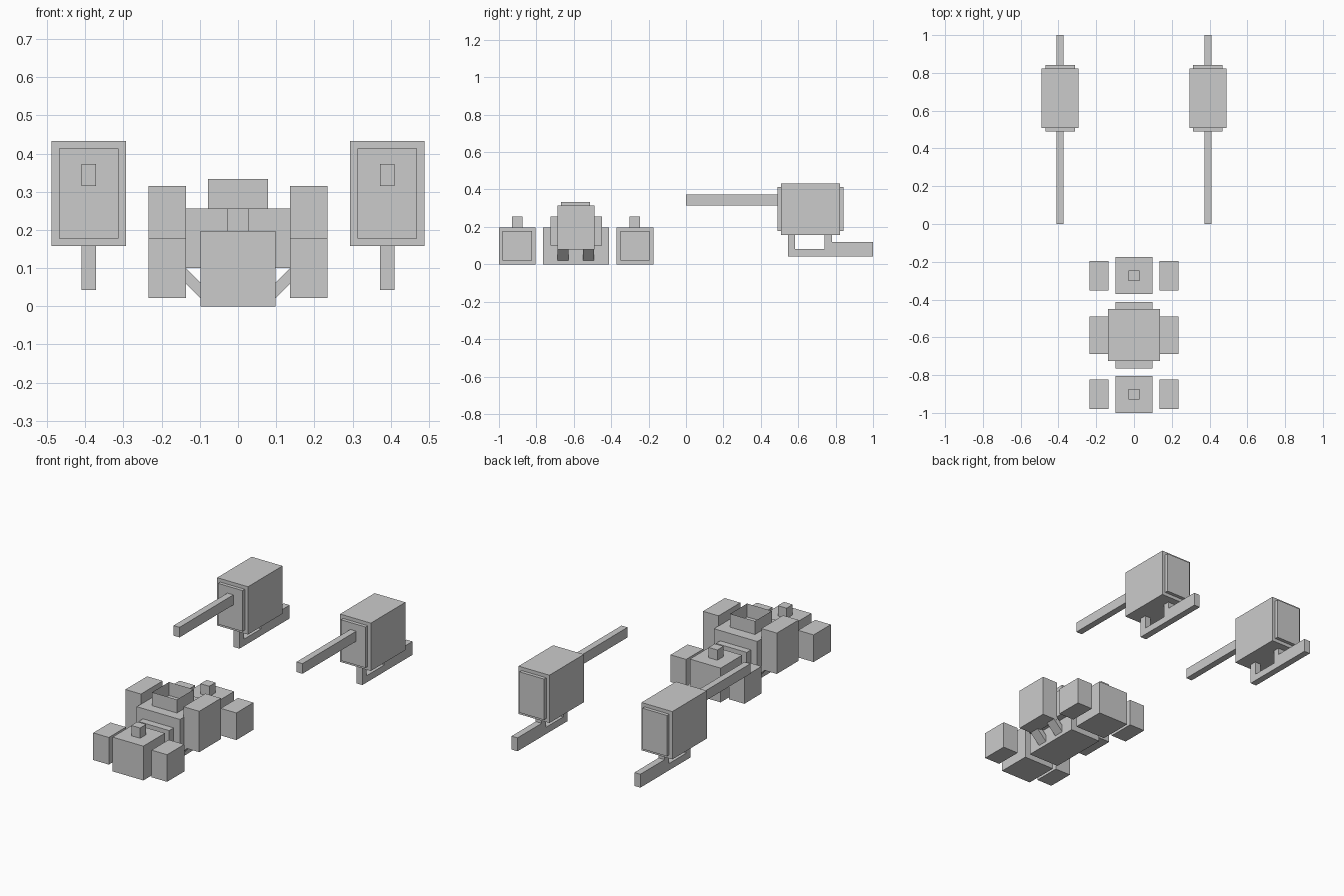
import bpy, bmesh

if "Cube" in bpy.data.objects:
    bpy.data.objects.remove(bpy.data.objects["Cube"])


def finish(name, bm):
    bmesh.ops.recalc_face_normals(bm, faces=bm.faces)
    me = bpy.data.meshes.new(name)
    bm.to_mesh(me)
    bm.free()
    ob = bpy.data.objects.new(name, me)
    bpy.context.collection.objects.link(ob)
    return ob


def box(name, x, y, z, open_ends=False):
    """Box from (min, max) ranges; open_ends leaves only the four walls."""
    bm = bmesh.new()
    bmesh.ops.create_cube(bm, size=1)
    for v in bm.verts:
        v.co = [(r[0] + r[1]) / 2 + c * (r[1] - r[0]) for c, r in zip(v.co, (x, y, z))]
    if open_ends:
        bm.normal_update()
        ends = [f for f in bm.faces if abs(f.normal.z) > 0.9]
        bmesh.ops.delete(bm, geom=ends, context='FACES_ONLY')
    return finish(name, bm)


def prism(name, points, depth):
    """Extrude a closed profile of 3D points along depth."""
    bm = bmesh.new()
    face = bm.faces.new([bm.verts.new(p) for p in points])
    new = bmesh.ops.extrude_face_region(bm, geom=[face])['geom']
    bmesh.ops.translate(bm, vec=depth, verts=[g for g in new if isinstance(g, bmesh.types.BMVert)])
    return finish(name, bm)


def span(a, b, s):
    return tuple(sorted((a * s, b * s)))


# Central vehicle: hull, upper body and open-topped hatch
box("hull", (-0.098, 0.098), (-0.765, -0.412), (0, 0.197))
box("upper_body", (-0.138, 0.138), (-0.724, -0.45), (0.1, 0.256))
box("open_hatch", (-0.079, 0.079), (-0.668, -0.514), (0.256, 0.333), open_ends=True)

# Front and rear pods with a stub on top
for label, y in (("front", -0.902), ("rear", -0.273)):
    box(label + "_pod", (-0.098, 0.098), (y - 0.098, y + 0.098), (0, 0.197))
    box(label + "_stub", (-0.028, 0.028), (y - 0.028, y + 0.028), (0.197, 0.256))

for s, side in ((-1, "left"), (1, "right")):
    # Side blocks of the vehicle and the small blocks beside each pod
    box(side + "_shoulder", span(0.136, 0.235, s), (-0.688, -0.49), (0.08, 0.315))
    for label, y in (("front", -0.902), ("rear", -0.273)):
        box(f"{side}_{label}_block", span(0.136, 0.235, s),
            (y - 0.078, y + 0.078), (0.021, 0.177))

    # Slanted struts between hull and shoulder
    for y in (-0.688, -0.55):
        profile = [(0.09, 0.013), (0.165, 0.088), (0.137, 0.1), (0.09, 0.053)]
        prism(side + "_strut", [(s * px, y, pz) for px, pz in profile], (0, 0.059, 0))

    # Separate gun unit: casing, raised end panels, barrel and handle
    cx = 0.391 * s
    box(side + "_casing", (cx - 0.098, cx + 0.098), (0.509, 0.823), (0.158, 0.433))
    box(side + "_end_panels", (cx - 0.078, cx + 0.078), (0.489, 0.843), (0.178, 0.413))
    box(side + "_barrel", (cx - 0.019, cx + 0.019), (0, 0.489), (0.315, 0.373))
    handle = [(0.545, 0.158), (0.545, 0.042), (1, 0.042), (1, 0.119), (0.78, 0.119),
              (0.78, 0.158), (0.741, 0.158), (0.741, 0.081), (0.584, 0.081), (0.584, 0.158)]
    prism(side + "_handle", [(cx - 0.019, py, pz) for py, pz in handle], (0.038, 0, 0))
